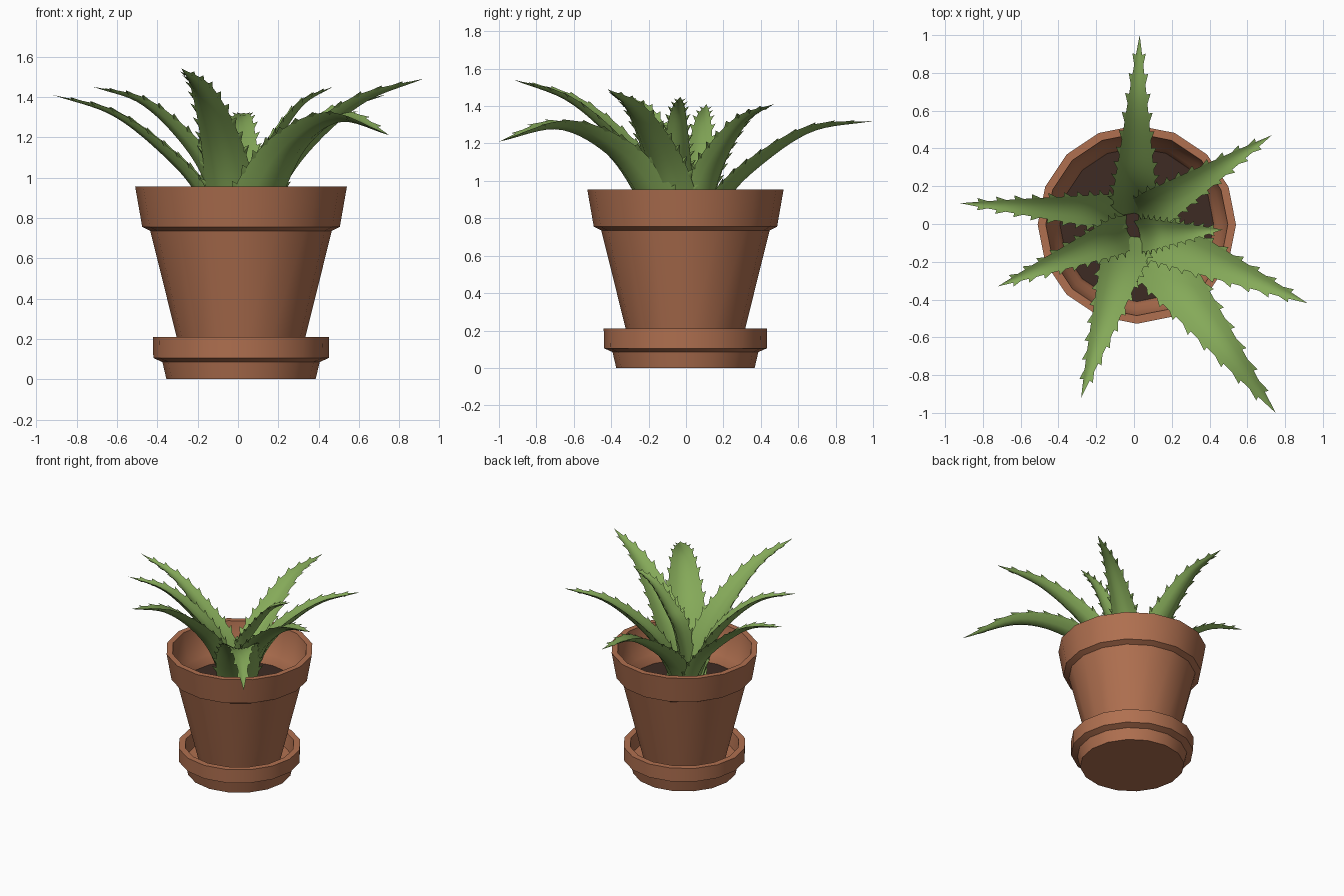
import bpy, bmesh, math
from mathutils import Vector

if "Cube" in bpy.data.objects:
    bpy.data.objects.remove(bpy.data.objects["Cube"])

SIDES = 16
CX, CY = 0.015, -0.003   # pot axis


def material(name, rgb):
    m = bpy.data.materials.new(name)
    m.diffuse_color = (*rgb, 1)
    m.use_nodes = True
    m.node_tree.nodes["Principled BSDF"].inputs["Base Color"].default_value = m.diffuse_color
    return m


TERRACOTTA = material("terracotta", (0.434, 0.162, 0.08))
SOIL = material("dark soil", (0.048, 0.024, 0.017))
GREEN = material("leaf green", (0.235, 0.40, 0.10))


def finish(name, bm, mat, angle=35):
    bmesh.ops.remove_doubles(bm, verts=bm.verts, dist=1e-5)
    bmesh.ops.recalc_face_normals(bm, faces=bm.faces)
    me = bpy.data.meshes.new(name)
    bm.to_mesh(me)
    bm.free()
    me.materials.append(mat)
    for p in me.polygons:
        p.use_smooth = True
    me.set_sharp_from_angle(angle=math.radians(angle))
    ob = bpy.data.objects.new(name, me)
    bpy.context.collection.objects.link(ob)
    return ob


def lathe(name, profile, mat):
    """Revolve (radius, z) points around the pot axis."""
    bm = bmesh.new()
    rings = []
    for r, z in profile:
        if r == 0:
            v = bm.verts.new((CX, CY, z))
            rings.append([v] * SIDES)
        else:
            rings.append([bm.verts.new((CX + r * math.cos(2 * math.pi * i / SIDES),
                                        CY + r * math.sin(2 * math.pi * i / SIDES), z))
                          for i in range(SIDES)])
    for a, b in zip(rings, rings[1:]):
        for i in range(SIDES):
            j = (i + 1) % SIDES
            bm.faces.new(list(dict.fromkeys([a[i], a[j], b[j], b[i]])))
    return finish(name, bm, mat)


# Saucer, pot with thick lip, and soil
lathe("saucer", [(0, 0), (0.37, 0), (0.39, 0.085), (0.435, 0.105), (0.437, 0.21),
                 (0.39, 0.21), (0.375, 0.10), (0, 0.07)], TERRACOTTA)
lathe("pot", [(0, 0.071), (0.285, 0.071), (0.45, 0.735), (0.49, 0.755), (0.525, 0.955),
              (0.482, 0.955), (0.452, 0.77), (0.425, 0.74), (0.40, 0.64), (0, 0.64)], TERRACOTTA)
lathe("soil", [(0.409, 0.67), (0, 0.675)], SOIL)


def spline(pts, t):
    """Catmull-Rom curve through pts, t in 0..1."""
    p = [2 * pts[0] - pts[1]] + pts + [2 * pts[-1] - pts[-2]]
    n = len(pts) - 1
    k = min(int(t * n), n - 1)
    u = t * n - k
    a, b, c, d = p[k:k + 4]
    return 0.5 * (2 * b + (c - a) * u + (2 * a - 5 * b + 4 * c - d) * u * u
                  + (3 * b - a - 3 * c + d) * u ** 3)


FRACTIONS = (0, 0.15, 0.35, 0.65, 1)   # horizontal stations along each leaf
SEGMENTS = 26


def leaf(name, base, tip, heights, width):
    base, tip = Vector(base), Vector(tip)
    pts = []
    for f, z in zip(FRACTIONS, (0.66,) + heights):
        xy = base.lerp(tip, f)
        pts.append(Vector((xy.x, xy.y, z)))
    d = (tip - base).normalized()
    side = Vector((d.y, -d.x, 0))
    bm = bmesh.new()
    rings, ups, tans = [], [], []
    for i in range(SEGMENTS):
        t = i / SEGMENTS
        c = spline(pts, t)
        tan = (spline(pts, min(t + 0.01, 1)) - spline(pts, max(t - 0.01, 0))).normalized()
        up = side.cross(tan).normalized()
        hw = width / 2 * min(1, 0.8 + 0.9 * t) * (1 - t ** 1.75)
        # crescent section: hollow top side, rounded underside
        top = [(s, 0.35 * s * s) for s in (-1, -0.5, 0, 0.5, 1)]
        low = [(s, 0.35 * s * s - 0.38 * (1 - s * s)) for s in (0.6, 0, -0.6)]
        rings.append([bm.verts.new(c + side * s * hw + up * h * hw) for s, h in top + low])
        ups.append(up)
        tans.append(tan)
    n = len(rings[0])
    for a, b in zip(rings, rings[1:]):
        for k in range(n):
            bm.faces.new((a[k], a[(k + 1) % n], b[(k + 1) % n], b[k]))
    end = bm.verts.new(pts[-1])
    for k in range(n):
        bm.faces.new((rings[-1][k], rings[-1][(k + 1) % n], end))
    bm.faces.new(rings[0])
    # thorny teeth along both edges, leaning towards the tip
    for i in range(3, SEGMENTS - 2, 2):
        size = 0.018 + 0.012 * (1 - i / SEGMENTS)
        for k, sgn in ((0, -1), (4, 1)):
            a, b = rings[i][k].co, rings[i + 1][k].co
            mid = (a + b) / 2 - side * sgn * 0.004
            quad = [a, b, mid - ups[i] * 0.012,
                    b + side * sgn * size + tans[i] * 0.008 + ups[i] * size * 0.3]
            v = [bm.verts.new(q) for q in quad]
            for f in ((0, 1, 3), (1, 2, 3), (2, 0, 3)):
                bm.faces.new([v[j] for j in f])
    return finish(name, bm, GREEN, 50)


# Leaves: base xy, tip xy, heights at the stations, full width
leaf("leaf_back", (0.0, 0.05), (0.03, 1.0), (0.93, 1.11, 1.28, 1.32), 0.25)
leaf("leaf_back_right", (0.03, 0.03), (0.73, 0.47), (0.95, 1.15, 1.33, 1.41), 0.23)
leaf("leaf_right", (0.06, -0.04), (0.92, -0.42), (0.97, 1.19, 1.39, 1.49), 0.28)
leaf("leaf_front_right", (0.05, -0.08), (0.75, -1.0), (0.96, 1.18, 1.30, 1.21), 0.34)
leaf("leaf_front", (-0.02, -0.06), (-0.28, -0.92), (0.99, 1.23, 1.44, 1.54), 0.27)
leaf("leaf_front_left", (-0.03, -0.04), (-0.72, -0.33), (0.99, 1.20, 1.38, 1.45), 0.21)
leaf("leaf_left", (-0.05, 0.06), (-0.92, 0.11), (0.94, 1.13, 1.32, 1.41), 0.20)
leaf("leaf_inner", (0.03, -0.06), (0.47, -0.03), (1.04, 1.20, 1.37, 1.45), 0.19)
